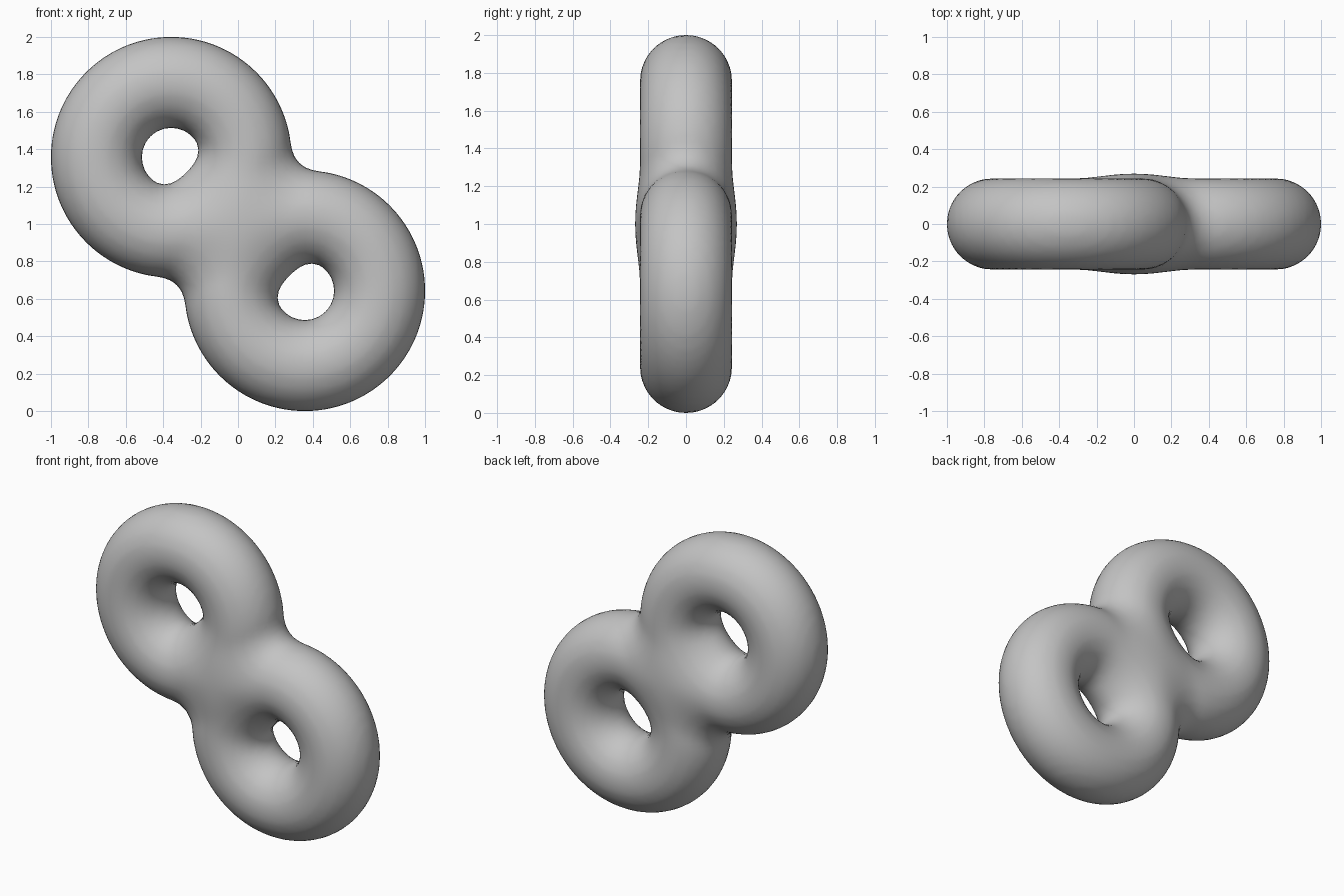
import bpy, bmesh, math
from mathutils import Vector

if "Cube" in bpy.data.objects:
    bpy.data.objects.remove(bpy.data.objects["Cube"])

CENTRE = 0.357            # ring centre offset in x and z
MAJOR, MINOR = 0.40, 0.243
STEP = 0.036


def blend(a, b, k):
    """Rounded union of two distances."""
    h = max(k - abs(a - b), 0) / k
    return min(a, b) - h * h * k / 4


def ring(x, y, z, s):
    rho = math.hypot(x + s * CENTRE, z - 1 - s * CENTRE)
    return math.hypot(rho - MAJOR, y) - MINOR


def field(x, y, z):
    """Two rings fused through a flat lens-shaped web."""
    rings = blend(ring(x, y, z, 1), ring(x, y, z, -1), 0.15)
    u, v = (z - 1 - x) * 0.7071, (z - 1 + x) * 0.7071
    disc = math.sqrt((u / 0.388) ** 4 + (v / 0.41) ** 4)
    lens = (math.sqrt(disc + (y / 0.245) ** 2) - 1) * 0.245
    return blend(rings, lens, 0.06)


def settle(p):
    """Move a point onto the zero surface along the gradient."""
    e = 0.002
    for _ in range(4):
        x, y, z = p
        g = Vector((field(x + e, y, z) - field(x - e, y, z),
                    field(x, y + e, z) - field(x, y - e, z),
                    field(x, y, z + e) - field(x, y, z - e))) / (2 * e)
        move = g * (field(x, y, z) / max(g.length_squared, 0.1))
        if move.length > STEP:
            move *= STEP / move.length
        p = p - move
    return p


# Sample the field on a grid
NX, NY = 60, 18
dims = (NX, NY, NX)
origin = Vector((-(NX - 1) / 2, -(NY - 1) / 2, -(NX - 1) / 2)) * STEP
origin.z += 1


def place(i, j, k):
    return origin + Vector((i, j, k)) * STEP


grid = {(i, j, k): field(*place(i, j, k))
        for i in range(NX) for j in range(NY) for k in range(NX)}

bm = bmesh.new()
cells = {}
corners = [(a, b, c) for a in (0, 1) for b in (0, 1) for c in (0, 1)]
axes = ((1, 0, 0), (0, 1, 0), (0, 0, 1))


def cell_vert(cell):
    """One vertex per crossed cell, at the mean of its edge crossings."""
    if cell not in cells:
        total, n = Vector(), 0
        for c in corners:
            for ax in axes:
                d = tuple(a + b for a, b in zip(c, ax))
                if max(d) > 1:
                    continue
                p = tuple(a + b for a, b in zip(cell, c))
                q = tuple(a + b for a, b in zip(cell, d))
                if (grid[p] < 0) != (grid[q] < 0):
                    t = grid[p] / (grid[p] - grid[q])
                    total += place(*p).lerp(place(*q), t)
                    n += 1
        cells[cell] = bm.verts.new(settle(total / n))
    return cells[cell]


# One quad around every grid edge that crosses the surface
for p, value in grid.items():
    for a in range(3):
        q = tuple(p[m] + axes[a][m] for m in range(3))
        if q not in grid or (value < 0) == (grid[q] < 0):
            continue
        b, c = (a + 1) % 3, (a + 2) % 3
        loop = []
        for db, dc in ((0, 0), (1, 0), (1, 1), (0, 1)):
            cell = list(p)
            cell[b] -= db
            cell[c] -= dc
            loop.append(cell_vert(tuple(cell)))
        bm.faces.new(loop if value < 0 else loop[::-1])

bmesh.ops.recalc_face_normals(bm, faces=bm.faces)
mesh = bpy.data.meshes.new("double_ring")
bm.to_mesh(mesh)
bm.free()

# Single grey body with smooth shading
grey = bpy.data.materials.new("grey")
grey.diffuse_color = (0.55, 0.55, 0.55, 1)
grey.use_nodes = True
grey.node_tree.nodes["Principled BSDF"].inputs["Base Color"].default_value = grey.diffuse_color
mesh.materials.append(grey)
mesh.polygons.foreach_set("use_smooth", [True] * len(mesh.polygons))
body = bpy.data.objects.new("double_ring", mesh)
bpy.context.collection.objects.link(body)
